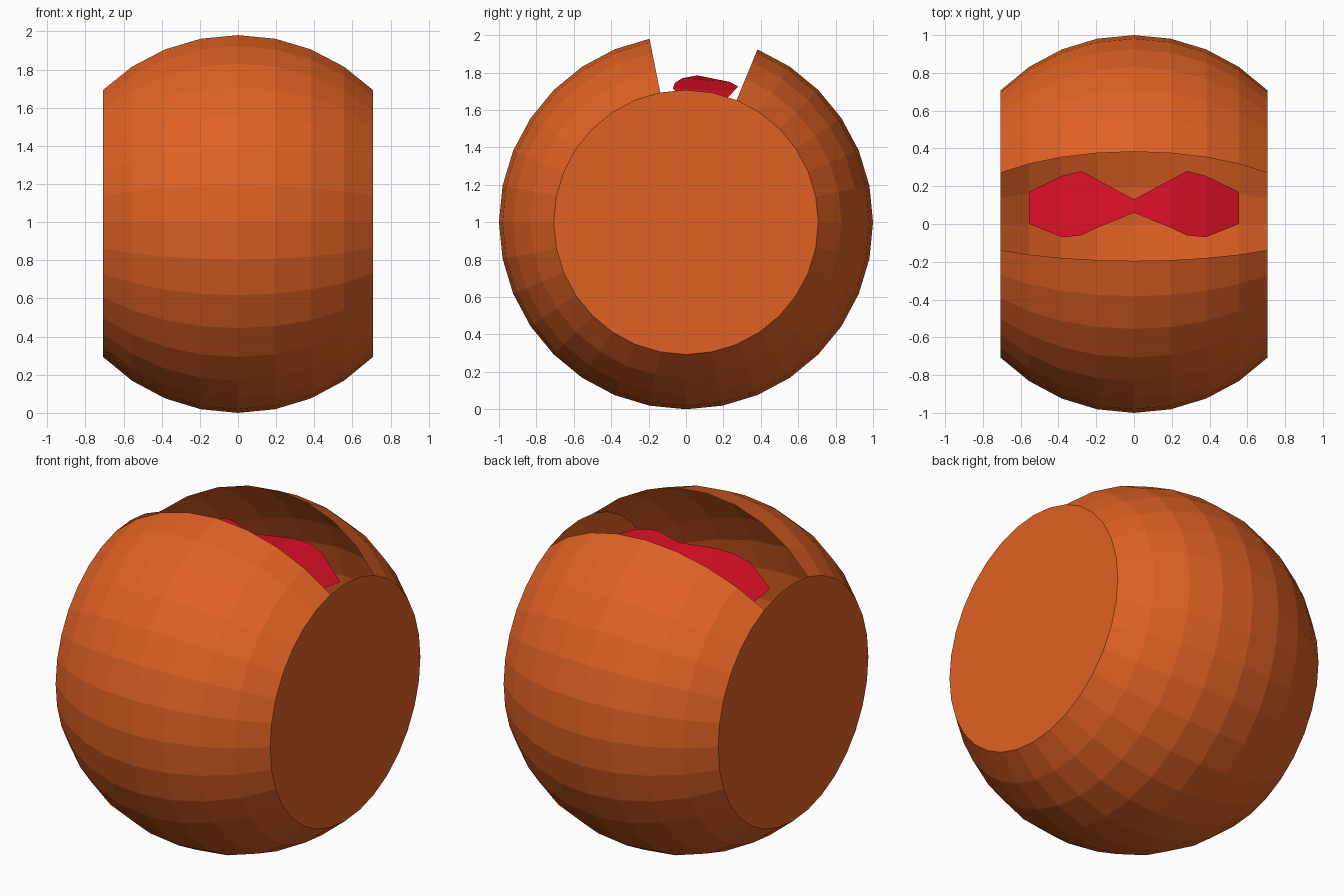
import bpy, bmesh
from math import sin, cos, radians

cube = bpy.data.objects.get("Cube")
if cube:
    bpy.data.objects.remove(cube, do_unlink=True)


def material(name, color):
    mat = bpy.data.materials.new(name)
    mat.use_nodes = True
    mat.diffuse_color = (*color, 1)
    mat.node_tree.nodes["Principled BSDF"].inputs["Base Color"].default_value = (*color, 1)
    return mat


def make_object(name, bm, mat):
    mesh = bpy.data.meshes.new(name)
    bm.to_mesh(mesh)
    bm.free()
    mesh.materials.append(mat)
    obj = bpy.data.objects.new(name, mesh)
    bpy.context.collection.objects.link(obj)
    return obj


orange = material("burnt orange", (0.74, 0.12, 0.018))
red = material("crimson", (0.72, 0.005, 0.02))

# Hollow ball shell turned about x, with flat ends and a slot in the top
SEGMENTS = 32
STEP = 360 / SEGMENTS
SLOT = range(6, 9)          # segments left open
bm = bmesh.new()
rings = []
for i in range(-4, 5):
    lat = radians(i * STEP)
    x, r = sin(lat), cos(lat)
    rings.append([bm.verts.new((x, r * cos(radians(k * STEP)), 1 + r * sin(radians(k * STEP))))
                  for k in range(SEGMENTS)])
for a, b in zip(rings, rings[1:]):
    for k in range(SEGMENTS):
        if k not in SLOT:
            n = (k + 1) % SEGMENTS
            bm.faces.new((a[k], a[n], b[n], b[k]))
bm.faces.new(rings[-1])
bm.faces.new(list(reversed(rings[0])))
bmesh.ops.delete(bm, geom=[v for v in bm.verts if not v.link_faces], context='VERTS')
make_object("ball_shell", bm, orange)

# Bow-shaped curved sheet in the slot: x, front y, front z, back y, back z
half = [(0, 0.06, 1.785, 0.13, 1.768),
        (0.195, -0.02, 1.77, 0.235, 1.75),
        (0.28, -0.06, 1.745, 0.28, 1.725),
        (0.38, -0.07, 1.715, 0.255, 1.70),
        (0.555, 0, 1.635, 0.17, 1.61)]
stations = [(-s[0], *s[1:]) for s in reversed(half[1:])] + half
bm = bmesh.new()
pairs = [(bm.verts.new((x, fy, fz)), bm.verts.new((x, by, bz)))
         for x, fy, fz, by, bz in stations]
for (f0, b0), (f1, b1) in zip(pairs, pairs[1:]):
    bm.faces.new((f0, f1, b1, b0))
make_object("bow_sheet", bm, red)
